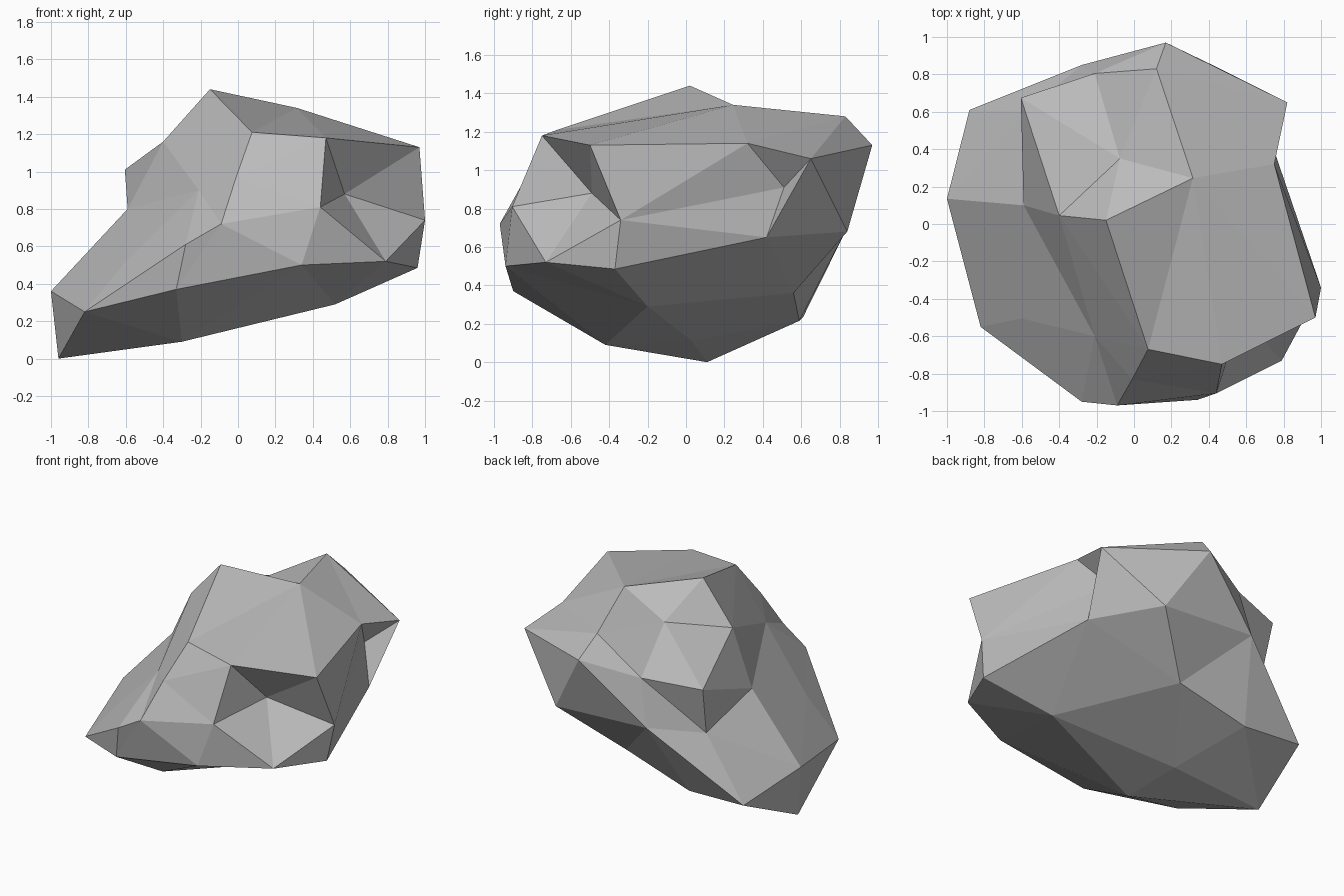
import bpy
import bmesh
from mathutils import Vector

default_cube = bpy.data.objects.get("Cube")
if default_cube:
    bpy.data.objects.remove(default_cube, do_unlink=True)

# Corners of the boulder, grouped by region
CROWN = {
    "peak": (-.15, .02, 1.44),
    "crown_east": (.315, .245, 1.34),
    "crown_back": (.12, .83, 1.28),
    "crown_back_low": (-.21, .805, 1.04),
    "crown_west": (-.605, .675, 1.01),
    "crown_step": (-.4, .045, 1.16),
    "crown_hollow": (-.075, .35, 1.23),
    "brow_west": (.075, -.67, 1.21),
    "brow_east": (.47, -.75, 1.18),
}
EAST_SIDE = {
    "lip_front": (.97, -.5, 1.13),
    "lip_middle": (.75, .32, 1.14),
    "lip_back": (.82, .65, 1.06),
    "groove_back": (.64, .51, .91),
    "groove_front": (1, -.34, .74),
    "keel_front": (.96, -.37, .485),
    "keel_back": (.74, .42, .65),
}
FRONT_SIDE = {
    "notch": (.57, -.49, .88),
    "notch_west": (.44, -.905, .81),
    "notch_foot": (.79, -.73, .52),
    "chin_east": (.34, -.94, .5),
    "chin_west": (-.33, -.9, .37),
    "nose": (-.09, -.97, .72),
    "nose_west": (-.28, -.95, .61),
    "cheek": (-.01, -.83, .97),
    "slope_top": (-.21, -.6, .9),
}
WEST_SIDE = {
    "slope_west": (-.59, .1, .8),
    "slope_foot": (-.6, -.505, .52),
    "toe_front": (-.82, -.55, .25),
    "toe_tip": (-1, .135, .36),
    "toe_back": (-.88, .61, .235),
    "recess": (-.58, .6, .67),
}
BACK_SIDE = {
    "back_tip": (.17, .97, 1.13),
    "back_west": (-.28, .85, .72),
    "back_east": (.44, .84, .68),
}
UNDERSIDE = {
    "under_back": (.08, .56, .36),
    "under_back_west": (-.44, .59, .215),
    "under_middle": (-.317, .03, .11),
    "under_front": (-.3, -.42, .09),
    "under_east": (.52, -.2, .29),
    "under_tip": (-.96, .11, 0),
}

# Creases that must run between two given corners
RIDGES = [
    ("toe_front", "nose_west"),
    ("groove_front", "groove_back"),
    ("lip_middle", "groove_back"),
    ("lip_back", "groove_back"),
    ("lip_back", "keel_back"),
    ("keel_front", "keel_back"),
    ("peak", "brow_west"),
    ("peak", "crown_east"),
    ("peak", "lip_front"),
    ("crown_east", "crown_back"),
    ("crown_back", "lip_middle"),
    ("crown_back", "lip_back"),
    ("crown_back_low", "back_tip"),
    ("crown_back_low", "recess"),
    ("crown_west", "crown_step"),
    ("brow_east", "lip_front"),
    ("nose", "notch_west"),
    ("recess", "slope_west"),
    ("under_tip", "under_front"),
]


def skin_direction(point):
    """Direction from the core of the leaning boulder, used to wrap its skin."""
    x, y, z = point
    return Vector((x, y, 1.3 * (z - .7 - .33 * x))).normalized()


def turn_edge(bm, start, end):
    """Swap the diagonal of a triangle pair so that it joins start and end."""
    wanted = {start, end}
    for edge in bm.edges:
        opposite = {v for f in edge.link_faces for v in f.verts} - set(edge.verts)
        if opposite == wanted and len(edge.link_faces) == 2:
            bmesh.utils.edge_rotate(edge, False)
            return


# Wrap a closed triangle skin round the corners, then move them into place
corners = {**CROWN, **EAST_SIDE, **FRONT_SIDE, **WEST_SIDE, **BACK_SIDE, **UNDERSIDE}
bm = bmesh.new()
verts = {name: bm.verts.new(skin_direction(p)) for name, p in corners.items()}
bmesh.ops.convex_hull(bm, input=list(bm.verts))
for start, end in RIDGES:
    if bm.edges.get((verts[start], verts[end])) is None:
        turn_edge(bm, verts[start], verts[end])
for name, point in corners.items():
    verts[name].co = point
bmesh.ops.recalc_face_normals(bm, faces=list(bm.faces))
for face in bm.faces:
    face.smooth = False

mesh = bpy.data.meshes.new("boulder")
bm.to_mesh(mesh)
bm.free()
boulder = bpy.data.objects.new("boulder", mesh)
bpy.context.collection.objects.link(boulder)

# Plain grey stone
stone = bpy.data.materials.new("grey stone")
stone.use_nodes = True
grey = (.5, .5, .5, 1)
stone.diffuse_color = grey
stone.node_tree.nodes["Principled BSDF"].inputs["Base Color"].default_value = grey
mesh.materials.append(stone)
